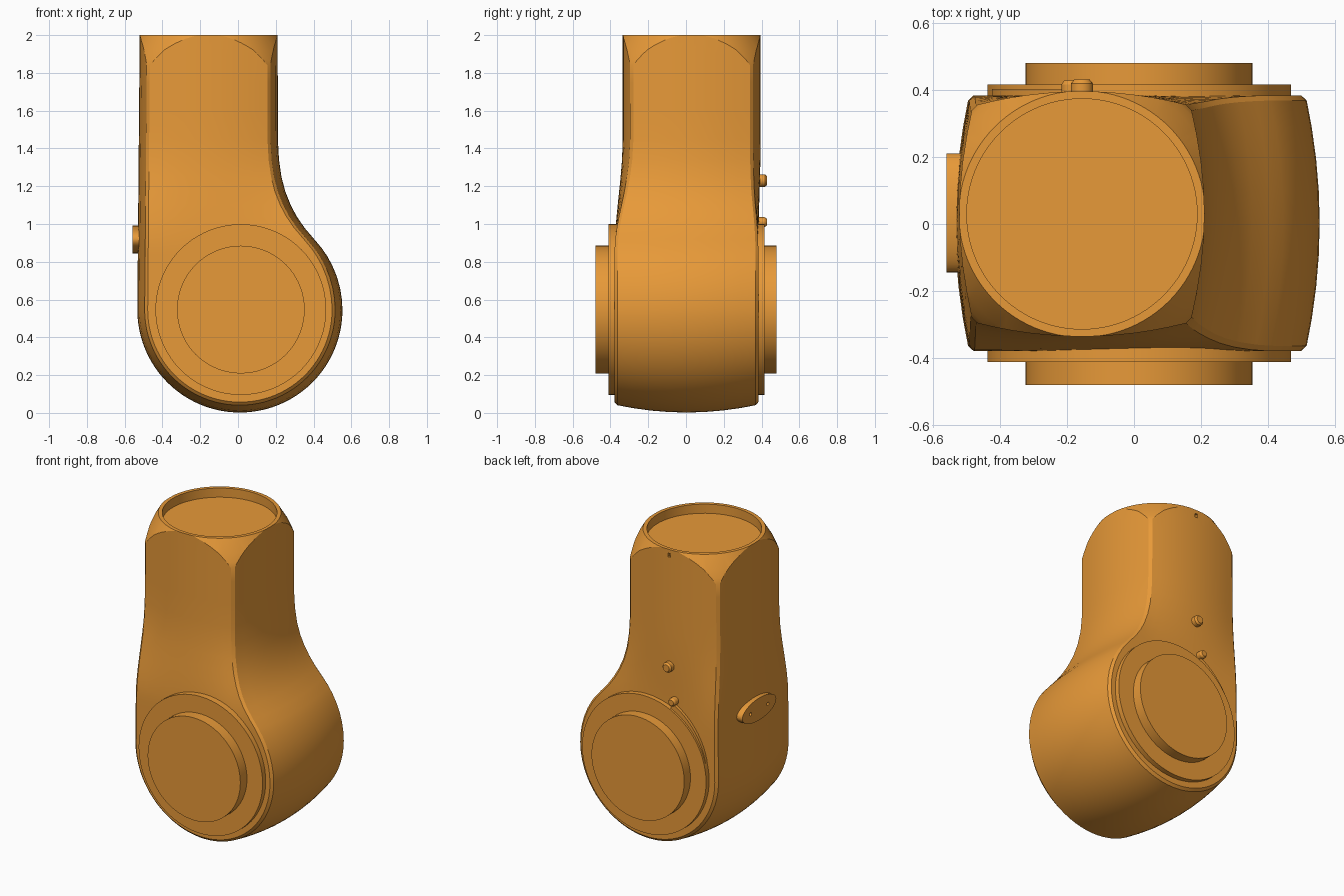
import bpy, bmesh, math

if "Cube" in bpy.data.objects:
    bpy.data.objects.remove(bpy.data.objects["Cube"])

mat = bpy.data.materials.new("orange")
mat.diffuse_color = (0.8, 0.32, 0.04, 1)
mat.use_nodes = True
mat.node_tree.nodes["Principled BSDF"].inputs["Base Color"].default_value = mat.diffuse_color


def loft(name, rings, cap_start=True, cap_end=True):
    """Skin a stack of equal-length closed rings into a solid."""
    bm = bmesh.new()
    rows = [[bm.verts.new(p) for p in ring] for ring in rings]
    n = len(rows[0])
    for a, b in zip(rows, rows[1:]):
        for i in range(n):
            j = (i + 1) % n
            bm.faces.new((a[i], a[j], b[j], b[i]))
    if cap_start:
        bm.faces.new(rows[0][::-1])
    if cap_end:
        bm.faces.new(rows[-1])
    bmesh.ops.remove_doubles(bm, verts=bm.verts, dist=1e-5)
    bmesh.ops.recalc_face_normals(bm, faces=bm.faces)
    mesh = bpy.data.meshes.new(name)
    bm.to_mesh(mesh)
    bm.free()
    ob = bpy.data.objects.new(name, mesh)
    bpy.context.collection.objects.link(ob)
    mesh.materials.append(mat)
    return ob


def lathe(name, profile, centre, axis="Y", n=72):
    """Revolve (radius, height) points; centre is (x, z) for Y or (x, y) for Z."""
    rings = []
    for r, h in profile:
        ring = []
        for k in range(n):
            a = 2 * math.pi * k / n
            u, v = centre[0] + r * math.cos(a), centre[1] + r * math.sin(a)
            ring.append((u, h, v) if axis == "Y" else (u, v, h))
        rings.append(ring)
    return loft(name, rings)


def box(name, lo, hi):
    return loft(name, [[(lo[0], lo[1], z), (hi[0], lo[1], z),
                        (hi[0], hi[1], z), (lo[0], hi[1], z)] for z in (lo[2], hi[2])])


def cut(ob, cutter, op):
    m = ob.modifiers.new("cut", "BOOLEAN")
    m.object, m.operation, m.solver = cutter, op, "EXACT"
    bpy.context.view_layer.objects.active = ob
    bpy.ops.object.modifier_apply(modifier=m.name)
    bpy.data.objects.remove(cutter, do_unlink=True)


def lerp(a, b, t):
    return a + (b - a) * t


# Body: rounded elbow outline with bowed sides, lofted upwards
CX, CZ, R = 0.01, 0.545, 0.543
RIGHT = [(0.87, 0.443), (0.92, 0.403), (0.98, 0.352), (1.04, 0.311), (1.10, 0.279),
         (1.17, 0.251), (1.25, 0.230), (1.34, 0.217), (1.45, 0.211), (2.05, 0.21)]
S = [-1, -0.96, -0.75, -0.5, -0.25, 0, 0.25, 0.5, 0.75, 0.96, 1]


def inset(s):
    return 0.042 * s * s + (0.013 if abs(s) == 1 else 0)


def right_x(z):
    if z <= RIGHT[0][0]:
        return CX + math.sqrt(R * R - (z - CZ) ** 2)
    for (z0, x0), (z1, x1) in zip(RIGHT, RIGHT[1:]):
        if z <= z1:
            return lerp(x0, x1, (z - z0) / (z1 - z0))


def depth(x, z, back):
    t = min(max((z - 0.85) / 0.6, 0), 1)
    t = t * t * (3 - 2 * t)
    bow = 0.042 * min(((x + 0.155) / 0.32) ** 2, 1.3)
    return lerp(0.383, 0.395 - bow, t) if back else lerp(-0.378, -0.335 + bow, t)


def section(edge):
    """Closed ring; edge(side, s) returns (x, z) on the outline."""
    def pt(x, z, s):
        return (x, lerp(depth(x, z, False), depth(x, z, True), (s + 1) / 2), z)

    def face(s, a, b):
        (xa, za), (xb, zb) = edge(a, s), edge(b, s)
        return [pt(lerp(xa, xb, k / 12), lerp(za, zb, k / 12), s) for k in range(12)]

    right = [pt(*edge(1, s), s) for s in S[:-1]]
    left = [pt(*edge(-1, s), s) for s in S[:0:-1]]
    return face(-1, -1, 1) + right + face(1, 1, -1) + left


rings = []
for k in range(25):
    a = math.radians(90 * k / 24)
    rings.append(section(lambda side, s: (CX + side * (R - inset(s)) * math.sin(a),
                                          CZ - (R - inset(s)) * math.cos(a))))
heights = [0.6, 0.66, 0.72, 0.78, 0.83] + [z for z, x in RIGHT[:-1]] + [1.6, 1.75, 1.9, 2.05]
for z in heights:
    xl = lerp(CX - R, -0.52, (z - CZ) / 1.5)
    rings.append(section(lambda side, s: ((right_x(z) - inset(s)) if side > 0
                                          else xl + inset(s), z)))
body = loft("elbow_body", rings, cap_start=False)

# Turned collar: rounds the column corners and hollows the socket
cut(body, lathe("collar_cutter", [(1.3, -1), (1.3, 0.2), (0.458, 1.82), (0.438, 1.87),
                                  (0.416, 1.92), (0.367, 2.0), (0.343, 2.0), (0.343, 1.94)],
                (-0.155, 0.03), "Z", 96), "INTERSECT")
cut(body, box("notch_cutter", (-0.165, 0.38, 1.95), (-0.145, 0.45, 1.975)), "DIFFERENCE")
parts = [body]

# Stepped joint hubs on both faces
for label, s, y in (("front", -1, 0.411), ("back", 1, 0.415)):
    parts.append(lathe(label + "_hub", [(0.452, s * 0.34), (0.452, s * y), (0.338, s * y),
                                        (0.338, s * 0.48)], (0.015, 0.547)))

# Marker studs on the back
for label, x, z, r, y in (("upper", -0.155, 1.23, 0.033, 0.43),
                          ("lower", -0.19, 1.01, 0.026, 0.428)):
    parts.append(lathe(label + "_stud", [(r, 0.33), (r, y - 0.012), (r * 0.7, y)], (x, z), n=20))

# Tapered pointer arc hugging the back hub
arc = []
for k in range(17):
    a = math.radians(lerp(114, 165, k / 16))
    outer = lerp(0.488, 0.454, k / 16)
    arc.append([(0.015 + r * math.cos(a), y, 0.547 + r * math.sin(a))
                for r, y in ((0.44, 0.35), (outer, 0.35), (outer, 0.402), (0.44, 0.402))])
parts.append(loft("pointer_arc", arc))

# Oval side plate with two screw holes
oval = [[(x, 0.033 + 0.177 * math.cos(k * math.pi / 24), 0.918 + 0.073 * math.sin(k * math.pi / 24))
         for k in range(48)] for x in (-0.5, -0.558)]
plate = loft("side_plate", oval)
for y in (-0.057, 0.123):
    hole = [[(x, y + 0.011 * math.cos(k * math.pi / 6), 0.918 + 0.011 * math.sin(k * math.pi / 6))
             for k in range(12)] for x in (-0.545, -0.6)]
    cut(plate, loft("hole_cutter", hole), "DIFFERENCE")
parts.append(plate)

# Smooth shading with crisp edges
for ob in parts:
    bpy.ops.object.select_all(action="DESELECT")
    ob.select_set(True)
    bpy.context.view_layer.objects.active = ob
    bpy.ops.object.shade_smooth_by_angle(angle=math.radians(25))
